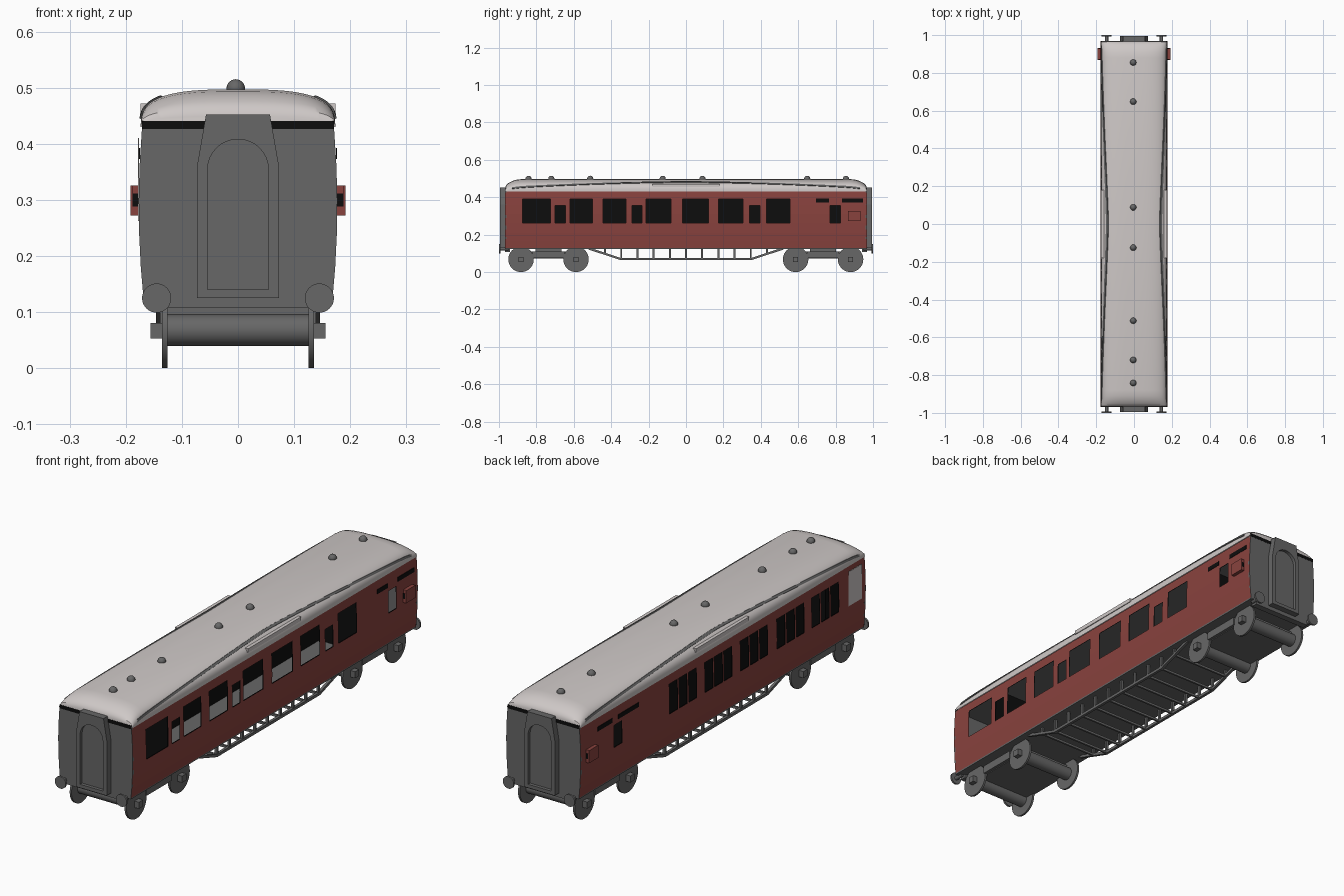
import bpy, bmesh, math
from mathutils import Matrix

if "Cube" in bpy.data.objects:
    bpy.data.objects.remove(bpy.data.objects["Cube"])


def mat(name, r, g, b):
    m = bpy.data.materials.new(name)
    m.diffuse_color = (r, g, b, 1)
    m.use_nodes = True
    m.node_tree.nodes["Principled BSDF"].inputs["Base Color"].default_value = m.diffuse_color
    return m


RED = mat("maroon_paint", 0.25, 0.055, 0.048)
GREY = mat("dark_grey", 0.135, 0.135, 0.135)
ROOF = mat("pale_roof_grey", 0.62, 0.58, 0.57)
BLACK = mat("black", 0.004, 0.004, 0.004)

L = 0.967          # half length of the body
Z0, Z1 = 0.13, 0.43


def finish(name, bm, *mats, smooth=False):
    bmesh.ops.recalc_face_normals(bm, faces=bm.faces)
    me = bpy.data.meshes.new(name)
    bm.to_mesh(me)
    bm.free()
    for m in mats:
        me.materials.append(m)
    ob = bpy.data.objects.new(name, me)
    bpy.context.collection.objects.link(ob)
    bpy.ops.object.select_all(action='DESELECT')
    ob.select_set(True)
    bpy.context.view_layer.objects.active = ob
    if smooth:
        bpy.ops.object.shade_smooth_by_angle(angle=math.radians(35))
    return ob


def box(name, x0, x1, y0, y1, z0, z1, m):
    bm = bmesh.new()
    bmesh.ops.create_cube(bm, size=1)
    for v in bm.verts:
        v.co = ((x0 + x1) / 2 + v.co.x * (x1 - x0), (y0 + y1) / 2 + v.co.y * (y1 - y0),
                (z0 + z1) / 2 + v.co.z * (z1 - z0))
    return finish(name, bm, m)


def cyl(name, axis, a0, a1, p, q, r, m, seg=32):
    """Cylinder along x or y; p, q are the other two coordinates in order."""
    bm = bmesh.new()
    rot = Matrix.Rotation(math.pi / 2, 4, 'Y' if axis == 'x' else 'X')
    c = (a0 + a1) / 2
    loc = (c, p, q) if axis == 'x' else (p, c, q)
    bmesh.ops.create_cone(bm, cap_ends=True, segments=seg, radius1=r, radius2=r,
                          depth=abs(a1 - a0), matrix=Matrix.Translation(loc) @ rot)
    return finish(name, bm, m, smooth=True)


def prism_y(name, pts, y0, y1, m):
    bm = bmesh.new()
    f = bm.faces.new([bm.verts.new((x, y0, z)) for x, z in pts])
    new = bmesh.ops.extrude_face_region(bm, geom=[f])['geom']
    bmesh.ops.translate(bm, vec=(0, y1 - y0, 0), verts=[v for v in new if isinstance(v, bmesh.types.BMVert)])
    return finish(name, bm, m)


def side_x(z):
    """Bulging cross-section of the body side."""
    return 0.177 - 0.007 * ((z - 0.29) / 0.15) ** 2


# Side walls: a grid with the window cells left open
def wall(name, sign, holes):
    ys = sorted({-L, L, *[v for h in holes for v in h[:2]]})
    zs = sorted({Z0, 0.17, 0.21, 0.31, Z1, *[v for h in holes for v in h[2:]]})
    bm = bmesh.new()
    g = {(y, z): bm.verts.new((sign * side_x(z), y, z)) for y in ys for z in zs}
    for a, b in zip(ys, ys[1:]):
        for c, d in zip(zs, zs[1:]):
            my, mz = (a + b) / 2, (c + d) / 2
            if any(h[0] < my < h[1] and h[2] < mz < h[3] for h in holes):
                continue
            q = [g[a, c], g[b, c], g[b, d], g[a, d]]
            bm.faces.new(q if sign > 0 else q[::-1])
    bmesh.ops.delete(bm, geom=[v for v in bm.verts if not v.link_faces], context='VERTS')
    # inner skin is black
    outer = list(bm.faces)
    inner = bmesh.ops.duplicate(bm, geom=outer)['geom']
    for e in inner:
        if isinstance(e, bmesh.types.BMVert):
            e.co.x -= sign * 0.004
        elif isinstance(e, bmesh.types.BMFace):
            e.material_index = 1
    return finish(name, bm, RED, BLACK)


LO, MID, HI = 0.263, 0.357, 0.39
big = [(-.875, -.725), (-.62, -.5), (-.445, -.32), (-.215, -.08), (-.02, .12), (.175, .305), (.43, .555)]
small = [(-.70, -.645), (-.29, -.235), (.34, .395), (.77, .825)]
wall("right_wall", 1, [(a, b, LO, HI) for a, b in big] + [(a, b, LO, MID) for a, b in small])
left = [(.685, .74, LO, MID)]
for c in (.27, .03, -.212, -.46, -.695):
    left += [(c - .093, c - .037, LO, HI), (c - .028, c + .028, LO, HI), (c + .037, c + .093, LO, HI)]
wall("left_wall", -1, left)


# Thin plates lying on the sides
def plate(name, sign, y0, y1, z0, z1, m, t=0.002):
    x = sign * side_x((z0 + z1) / 2)
    box(name, min(x, x + sign * t), max(x, x + sign * t), y0, y1, z0, z1, m)


for s, strips in ((1, [(.695, .765), (.835, .945)]), (-1, [(.75, .85), (.57, .71)])):
    for a, b in strips:
        plate("vent_strip", s, a, b, .373, .392, BLACK)
    # lookout box with black end glass
    xa, xb = sorted((s * .17, s * .19))
    box("lookout", xa, xb, .87, .93, .272, .326, RED)
    box("lookout_glass", xa, xb, .868, .932, .288, .311, BLACK)
    xa, xb = sorted((s * .172, s * .1905))
    box("lookout_face", xa, xb, .8675, .9325, .272, .288, RED)
    xa, xb = sorted((s * .188, s * .192))
    box("lookout_front", xa, xb, .867, .933, .272, .326, RED)
plate("frosted_pane", -1, -.94, -.85, .262, .41, ROOF)

# Interior: floor, ceiling and partitions
box("floor", -.168, .168, -L, L, .124, .134, GREY)
box("ceiling", -.165, .165, -L + .005, L - .005, .424, .43, GREY)
box("corridor_partition", -.064, -.06, -.95, .95, .134, .424, BLACK)
for y in (-.71, .64):
    box("cross_partition", -.168, .168, y - .002, y + .002, .134, .424, BLACK)

# Roof: superellipse section lofted along the length with drooping ends
RA, RB = 0.1735, 0.067


def roof_pt(t, y, s=1.0, lift=0.0):
    c, n = math.cos(t), math.sin(t)
    x = math.copysign(abs(c) ** (2 / 3), c)
    return ((RA + lift) * x, y, Z1 + (RB * s + lift) * max(n, 0) ** (2 / 3))


ends = [(L, .28), (.963, .5), (.95, .68), (.93, .84), (.91, .94), (.88, 1)]
secs = [(-y, s) for y, s in ends] + [(y, s) for y, s in ends[::-1]]
bm = bmesh.new()
N = 40
rings = [[bm.verts.new(roof_pt(math.pi * i / N, y, s)) for i in range(N + 1)] for y, s in secs]
for r, q in zip(rings, rings[1:]):
    for i in range(N):
        bm.faces.new((r[i], r[i + 1], q[i + 1], q[i]))
bm.faces.new(rings[0])
bm.faces.new(rings[-1])
finish("roof", bm, ROOF, smooth=True)

# Arched rain strips and side boards on the roof
for s in (0, 1):
    bm = bmesh.new()
    rows = []
    for k in range(49):
        y = -.93 + 1.86 * k / 48
        t = .75 - .56 * abs(y / .93) ** 1.3
        sc = 1 if abs(y) < .88 else 1 - 3 * (abs(y) - .88)
        rows.append([bm.verts.new(roof_pt(math.pi - u if s else u, y, sc, lf))
                     for u, lf in ((t - .07, 0), (t - .06, .003), (t, .003), (t + .06, .003), (t + .07, 0))])
    for r, q in zip(rows, rows[1:]):
        for i in range(4):
            bm.faces.new((r[i], r[i + 1], q[i + 1], q[i]))
    finish("rain_strip", bm, GREY)
    xa, xb = sorted(((-1 if s else 1) * .16, (-1 if s else 1) * .174))
    box("roof_board", xa, xb, -.18, .18, .455, .472, ROOF)

# Roof ventilators
for y in (.855, .648, .088, -.125, -.512, -.72, -.842):
    bm = bmesh.new()
    bmesh.ops.create_uvsphere(bm, u_segments=20, v_segments=12, radius=.0165,
                              matrix=Matrix.Translation((-.004, y, .4985)))
    finish("roof_vent", bm, GREY, smooth=True)

# Ends: panel, black cornice, gangway, buffers
zs = [Z0 - .005, .18, .24, .3, .36, .426]
panel = [(side_x(z), z) for z in zs] + [(-side_x(z), z) for z in zs[::-1]]
gangway = [(-.073, .125), (.073, .125), (.073, .36), (.057, .452), (-.057, .452), (-.073, .36)]
arch = [(-.054, .14), (.054, .14)] + [(.054 * math.cos(a), .355 + .053 * math.sin(a))
                                     for a in [math.pi * i / 16 for i in range(17)]]
for s in (-1, 1):
    prism_y("end_panel", panel, s * (L - .008), s * (L + .001), GREY)
    ya, yb = sorted((s * (L - .006), s * (L + .0015)))
    box("end_cornice", -.171, .171, ya, yb, .426, .441, BLACK)
    g = prism_y("gangway", gangway, s * (L - .002), s * .995, GREY)
    cutter = prism_y("gangway_cutter", arch, s * .981, s * 1.02, GREY)
    md = g.modifiers.new("recess", 'BOOLEAN')
    md.operation, md.object, md.solver = 'DIFFERENCE', cutter, 'EXACT'
    bpy.context.view_layer.objects.active = g
    bpy.ops.object.modifier_apply(modifier=md.name)
    bpy.data.objects.remove(cutter)
    ya, yb = sorted((s * .94, s * .968))
    box("buffer_beam", -.14, .14, ya, yb, .108, .128, GREY)
    for x in (-.145, .145):
        cyl("buffer_shaft", 'y', s * .95, s * .993, x, .125, .009, GREY, 16)
        cyl("buffer_head", 'y', s * .992, s * 1.0, x, .125, .026, GREY)

# Bogies with thick axles, wheels and axle boxes
for c in (-.735, .733):
    box("bogie_frame", -.126, .126, c - .147, c + .147, .072, .11, GREY)
    box("bogie_sides", -.139, .139, c - .085, c + .085, .075, .11, GREY)
    box("bogie_pivot", -.1, .1, c - .07, c + .07, .11, .126, GREY)
    for y in (c - .147, c + .147):
        cyl("axle", 'x', -.128, .128, y, .068, .028, GREY, 24)
        for s in (-1, 1):
            cyl("wheel", 'x', s * .126, s * .135, y, .068, .068, GREY, 40)
            xa, xb = sorted((s * .13, s * .156))
            box("axle_box", xa, xb, y - .014, y + .014, .053, .081, GREY)

# Underframe truss: side rails, posts and cross bars
rail = [(-.52, .126), (-.35, .07), (.35, .07), (.52, .126)]
for s in (-1, 1):
    bm = bmesh.new()
    loops = []
    for y, z in rail:
        loops.append([bm.verts.new((s * .14 + dx, y, z + dz))
                      for dx, dz in ((-.006, -.006), (.006, -.006), (.006, .006), (-.006, .006))])
    for p, q in zip(loops, loops[1:]):
        for i in range(4):
            bm.faces.new((p[i], p[(i + 1) % 4], q[(i + 1) % 4], q[i]))
    bm.faces.new(loops[0])
    bm.faces.new(loops[-1])
    finish("truss_rail", bm, GREY)
for k in range(-5, 6):
    y = k * .0865
    z = .07 if abs(y) <= .35 else .07 + (abs(y) - .35) * .33
    box("truss_cross_bar", -.14, .14, y - .004, y + .004, z - .005, z + .005, GREY)
    for x in (-.14, .14):
        box("truss_post", x - .005, x + .005, y - .005, y + .005, z, .126, GREY)
